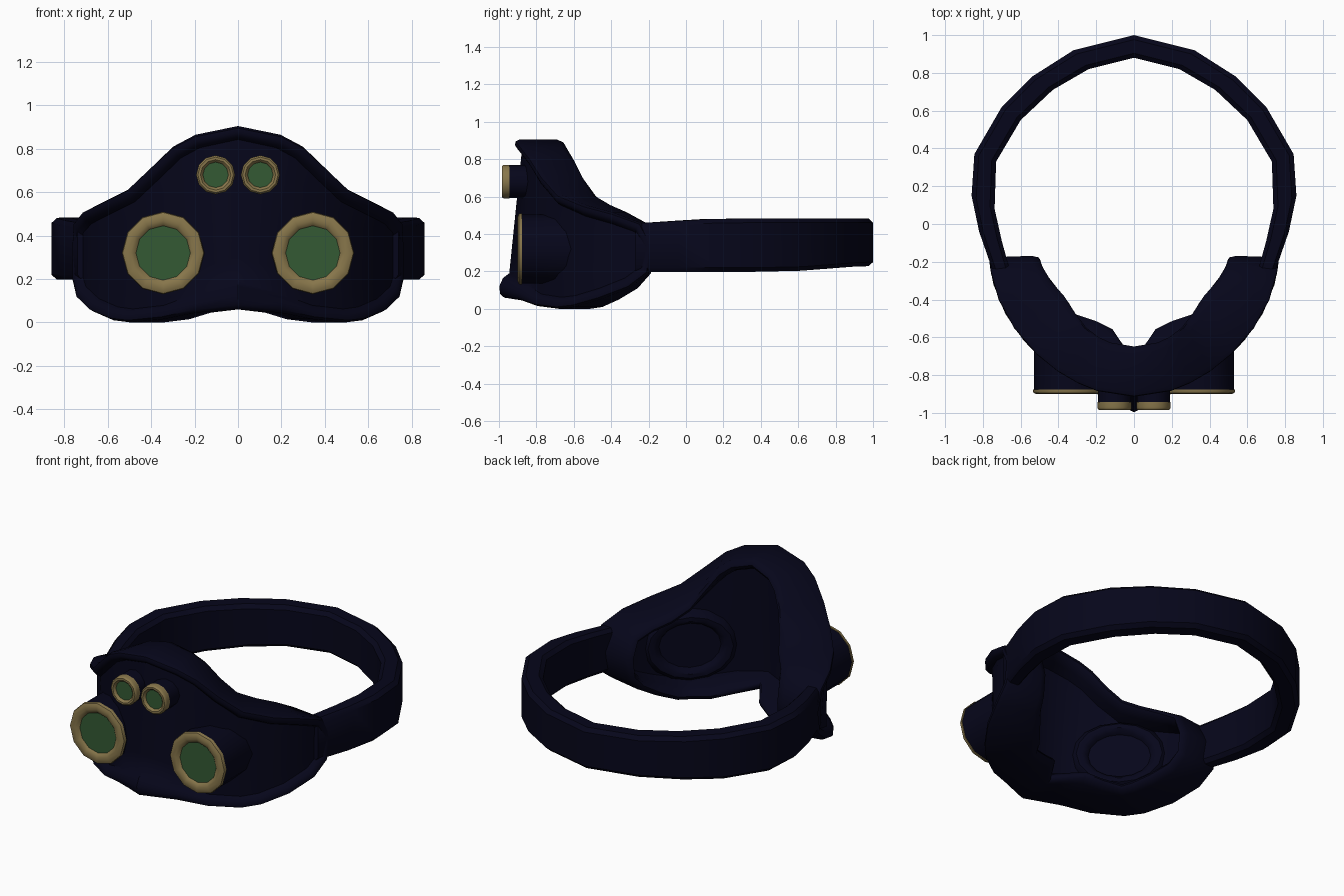
import bpy, bmesh, math
from mathutils import Vector

if "Cube" in bpy.data.objects:
    bpy.data.objects.remove(bpy.data.objects["Cube"])


def mat(name, col):
    m = bpy.data.materials.new(name)
    m.diffuse_color = (*col, 1)
    m.use_nodes = True
    m.node_tree.nodes["Principled BSDF"].inputs["Base Color"].default_value = m.diffuse_color
    return m


NAVY = mat("navy leather", (0.0018, 0.0018, 0.0105))
BRASS = mat("aged brass", (0.245, 0.182, 0.07))
GREEN = mat("green glass", (0.033, 0.1, 0.034))


def make(name, verts, faces, material, angle=40):
    me = bpy.data.meshes.new(name)
    me.from_pydata(verts, [], faces)
    bm = bmesh.new()
    bm.from_mesh(me)
    bmesh.ops.remove_doubles(bm, verts=bm.verts, dist=0.0005)
    bmesh.ops.recalc_face_normals(bm, faces=bm.faces)
    bm.to_mesh(me)
    bm.free()
    me.materials.append(material)
    ob = bpy.data.objects.new(name, me)
    bpy.context.collection.objects.link(ob)
    bpy.ops.object.select_all(action='DESELECT')
    ob.select_set(True)
    bpy.context.view_layer.objects.active = ob
    bpy.ops.object.shade_smooth_by_angle(angle=math.radians(angle))
    return ob


# Mask: outline as (angle around face, height), wrapped on an elliptical arc
A, B, CY = 0.755, 0.75, -0.15
top = [(0, .905), (15.3, .865), (24, .81), (33.5, .71), (44, .612), (58, .555), (71, .515), (83, .46)]
bot = [(0, .06), (15, .045), (28, .015), (43, 0), (52, .01), (65, .05), (78, .11), (86, .19)]
tip = (88, .33)
N = len(top)


def mirror(chain):
    return [(-a, z) for a, z in chain]


# Closed ring: top centre, right side, bottom, left side
ring = top + [tip] + bot[::-1] + mirror(bot[1:]) + [(-tip[0], tip[1])] + mirror(top[1:])[::-1]
M = len(ring)


def wrap(s, z, depth):
    t = s / A
    depth += .018 * math.sin(2 * t) ** 2
    nose = 0.085 * math.exp(-(math.degrees(t) / 12) ** 2) * min(1, max(0, (.9 - z) / .75))
    n = Vector((math.sin(t) * B, -math.cos(t) * A)).normalized()
    x = A * math.sin(t) - n.x * depth
    y = CY - B * math.cos(t) - n.y * depth - nose * max(0, 1 - max(0, depth) / .3)
    return (x, y, z)


def loop(inset, depth):
    flat = [Vector((math.radians(a) * A, z)) for a, z in ring]
    out = []
    for i, p in enumerate(flat):
        d = (flat[(i + 1) % M] - flat[i - 1]).normalized()
        nrm = Vector((d.y, -d.x))
        a, z = ring[i]
        k, dk = inset, depth
        if z < .2 and depth < .1:
            k *= 1 + 1.1 * math.exp(-(a / 15) ** 2)
        if depth > .15:                 # padding is deeper at the temples and beside the nose
            if z < .1 and abs(a) < 30:
                dk *= 0.8 if a == 0 else 1.28
            else:
                dk *= 1 + .2 * math.exp(-((abs(a) - 57) / 20) ** 2)
        q = p + nrm * k
        out.append((q.x, q.y, dk))
    return out


def mask():
    rows = [(.062, .028), (.05, .004), (.03, -.012), (.01, -.01), (0, .01), (0, .21),
            (.015, .245), (.035, .252), (.055, .24), (.075, .2), (.09, .14)]
    loops = [loop(*r) for r in rows]
    verts = [wrap(*p) for l in loops for p in l]
    faces = []
    for r in range(len(rows) - 1):
        for i in range(M):
            j = (i + 1) % M
            faces.append((r * M + i, r * M + j, (r + 1) * M + j, (r + 1) * M + i))
    # front and inner panels spanned between the top and bottom chains
    K = 6
    for l in (loops[0], loops[-1]):
        for sgn in (1, -1):
            tops = [l[(sgn * i) % M] for i in range(N)]
            bots = [l[(sgn * (2 * N - i)) % M] for i in range(N)]
            base = len(verts)
            for a, b in zip(tops, bots):
                for k in range(K + 1):
                    f = k / K
                    verts.append(wrap(*[u + (v - u) * f for u, v in zip(a, b)]))
            for i in range(N - 1):
                for k in range(K):
                    c = base + i * (K + 1) + k
                    faces.append((c, c + 1, c + K + 2, c + K + 1))
            verts.append(wrap(*l[(sgn * N) % M]))
            c = base + (N - 1) * (K + 1)
            for k in range(K):
                faces.append((c + k, c + k + 1, len(verts) - 1))
    make("mask", verts, faces, NAVY, 50)


mask()


# Head strap: pairs of outer and inner points with a chamfered section
outer = [(0, 1), (.32, .92), (.54, .78), (.70, .62), (.845, .37), (.86, .15), (.82, -.04), (.74, -.27)]
inner = [(0, .88), (.24, .82), (.43, .71), (.6, .55), (.73, .33), (.738, .08), (.70, -.09), (.65, -.27)]


def strap():
    half = []
    for o, i in zip(outer, inner):
        o, i = Vector(o), Vector(i)
        f = min(1, max(0, (o.y - .55) / .4))
        z0 = .198 + .03 * f
        z1 = .455 + .028 * min(1, max(0, (o.y + .3) / .5))
        c = .022
        a, b = o.lerp(i, .2), o.lerp(i, .8)
        half.append([(p.x, p.y, z) for p, z in ((o, z0 + c), (o, z1 - c), (a, z1), (b, z1),
                                                (i, z1 - c), (i, z0 + c), (b, z0), (a, z0))])
    secs = [[(-x, y, z) for x, y, z in s] for s in half[:0:-1]] + half
    verts = [v for s in secs for v in s]
    faces = [(r * 8 + k, r * 8 + (k + 1) % 8, r * 8 + 8 + (k + 1) % 8, r * 8 + 8 + k)
             for r in range(len(secs) - 1) for k in range(8)]
    e = len(verts) - 8
    faces += [tuple(range(8)), tuple(range(e, e + 8))]
    make("head_strap", verts, faces, NAVY, 40)


strap()


# Turned parts: profile of (radius, depth) around an axis
def lathe(name, prof, origin, axis, material, n=12, cap=False, fit=None, wide=1):
    axis = Vector(axis).normalized()
    side = axis.cross(Vector((0, 0, 1))).normalized() * wide
    verts, faces = [], []
    for r, d in prof:
        for k in range(n):
            t = 2 * math.pi * k / n
            p = Vector(origin) + axis * d + side * (r * math.cos(t)) + Vector((0, 0, r * math.sin(t)))
            if d == fit:                # end follows the mask surface
                p.y = CY - B * math.sqrt(1 - (p.x / A) ** 2) + .1
            verts.append(p)
    for j in range(len(prof) - 1):
        for k in range(n):
            m = (k + 1) % n
            faces.append((j * n + k, j * n + m, j * n + n + m, j * n + n + k))
    if cap:
        faces.append(tuple(range(len(verts) - n, len(verts))))
    make(name, verts, faces, material)


def eyepiece(name, x, y, z, r, ri, band):
    o, ax = (x, y, z), (0, 1, 0)
    w = r - ri
    lathe(name + "_rim", [(ri, .02), (ri + .12 * w, .008), (ri + .4 * w, 0), (ri + .75 * w, 0),
                          (r - .05 * w, .006), (r, .014), (r, band), (r - .2 * w, band)], o, ax, BRASS)
    lathe(name + "_lens", [(ri + .005, .015)], o, ax, GREEN, cap=True)
    lathe(name + "_housing", [(r * .6, band - .002), (r * .975, band - .002), (r * .975, .3)], o, ax, NAVY, fit=.3)


for s, label in ((1, "right"), (-1, "left")):
    eyepiece("large_eyepiece_" + label, s * .345, -.9, .32, .19, .122, .024)
    eyepiece("small_eyepiece_" + label, s * .103, -.985, .68, .09, .057, .042)
    # padded oval eye cup on the inside of the mask
    lathe("eye_cup_" + label, [(.225, -.05), (.215, .005), (.19, .035), (.165, .035), (.147, .02), (.138, 0)],
          (s * .375, -.575, .3), (-s * .66, .75, 0), NAVY, n=16, cap=True, wide=1.28)
